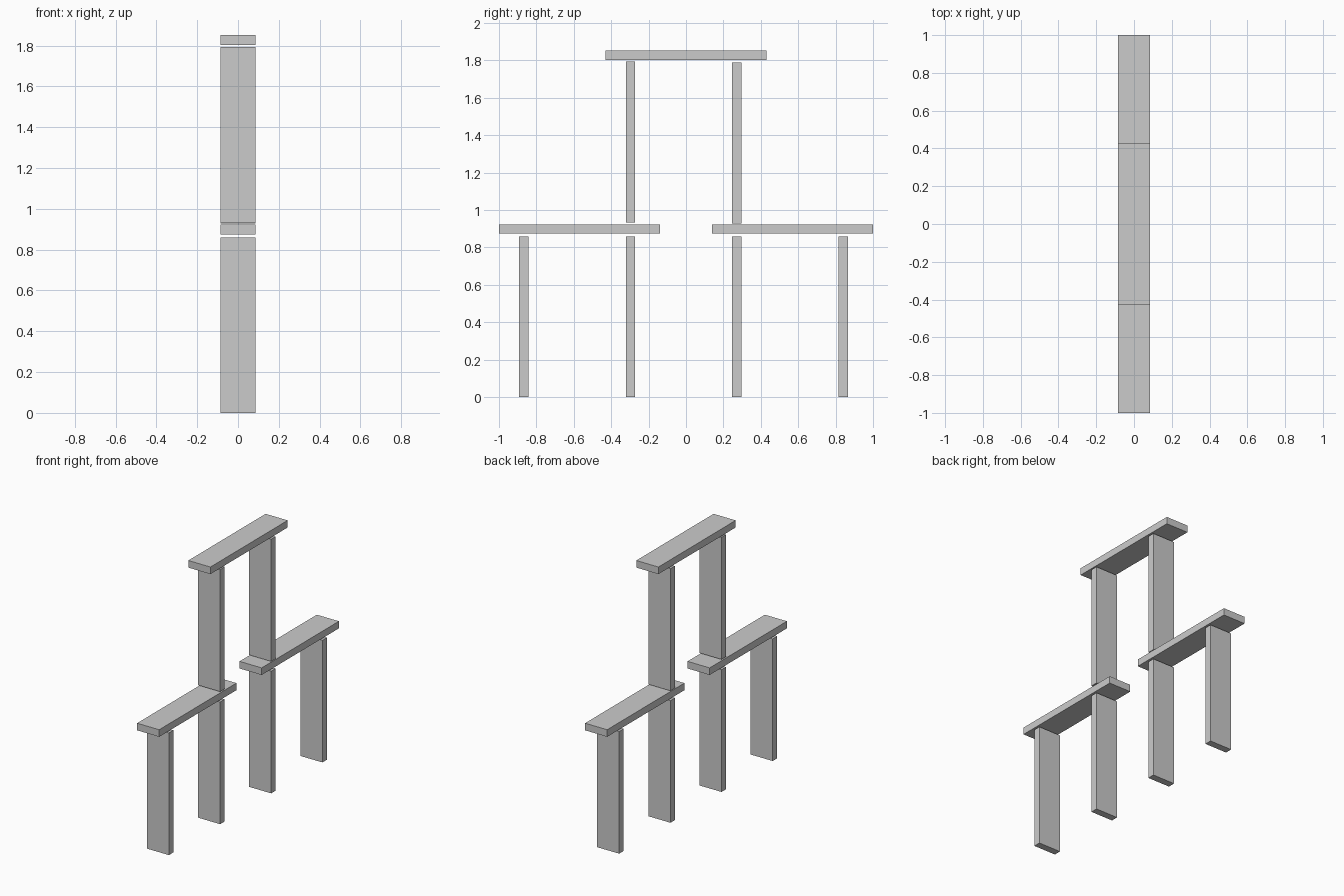
import bpy

if "Cube" in bpy.data.objects:
    bpy.data.objects.remove(bpy.data.objects["Cube"])

WIDTH, LENGTH, THICK = 0.172, 0.86, 0.05


def block(name, y, z, size):
    """Box centred on x = 0 and y, with its underside at z."""
    bpy.ops.mesh.primitive_cube_add(size=1, location=(0, y, z + size[2] / 2))
    ob = bpy.context.object
    ob.name = name
    ob.scale = size
    bpy.ops.object.transform_apply(location=False, rotation=False, scale=True)


UPRIGHT = (WIDTH, THICK, LENGTH)
FLAT = (WIDTH, LENGTH, THICK)

# Four lower uprights standing on the floor
for i, y in enumerate((-0.867, -0.297, 0.271, 0.841)):
    block(f"lower_upright_{i + 1}", y, 0.0, UPRIGHT)

# Two middle planks, each laid over a pair of uprights
block("middle_plank_front", -0.57, 0.874, FLAT)
block("middle_plank_back", 0.57, 0.874, FLAT)

# Two upper uprights, floating a hair above the planks
block("upper_upright_front", -0.297, 0.933, UPRIGHT)
block("upper_upright_back", 0.271, 0.929, UPRIGHT)

# Top plank
block("top_plank", 0.0, 1.802, FLAT)
